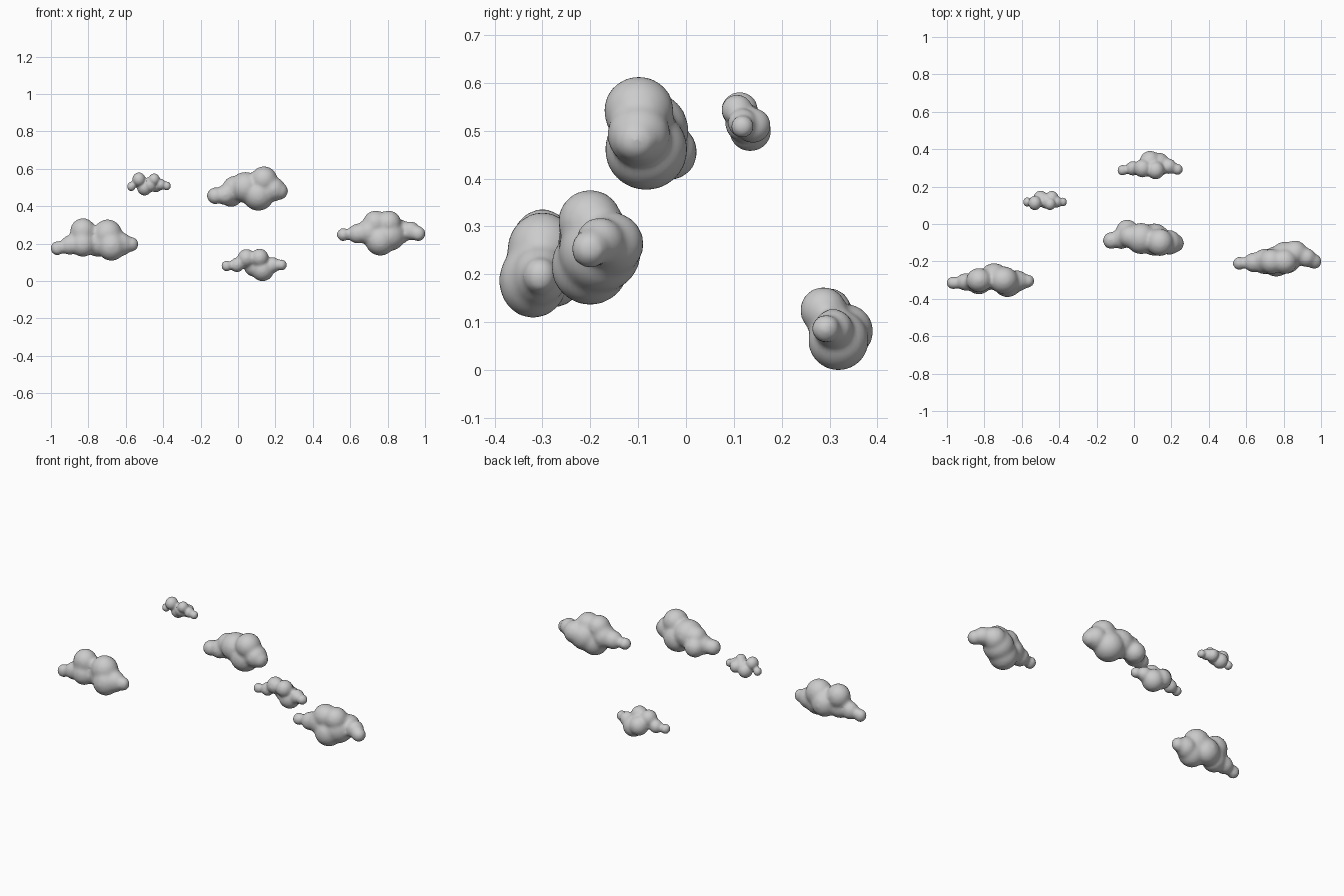
import bpy, bmesh
from mathutils import Matrix, Vector

grey = bpy.data.materials.new("cloud_grey")
grey.diffuse_color = (0.6, 0.6, 0.6, 1)


def cloud(name, puffs, low, high):
    """Fuse round puffs (x, y, z, radius) into one soft cloud filling a box."""
    bm = bmesh.new()
    for x, y, z, r in puffs:
        bmesh.ops.create_icosphere(bm, subdivisions=3, radius=r,
                                   matrix=Matrix.Translation((x, y, z)))
    mesh = bpy.data.meshes.new(name)
    bm.to_mesh(mesh)
    bm.free()
    obj = bpy.data.objects.new(name, mesh)
    bpy.context.collection.objects.link(obj)

    # Melt the puffs together
    size = high[0] - low[0]
    remesh = obj.modifiers.new("fuse", 'REMESH')
    remesh.mode = 'VOXEL'
    remesh.voxel_size = size / 45
    smooth = obj.modifiers.new("soften", 'SMOOTH')
    smooth.factor = 0.5
    smooth.iterations = 7
    graph = bpy.context.evaluated_depsgraph_get()
    fused = bpy.data.meshes.new_from_object(obj.evaluated_get(graph))
    obj.modifiers.clear()
    obj.data = fused
    fused.name = name

    # Regain the size lost by softening
    for axis in range(3):
        values = [v.co[axis] for v in fused.vertices]
        a, b = min(values), max(values)
        scale = (high[axis] - low[axis]) / (b - a)
        for v in fused.vertices:
            v.co[axis] = low[axis] + (v.co[axis] - a) * scale
    fused.materials.clear()
    fused.materials.append(grey)
    for p in fused.polygons:
        p.use_smooth = True
        p.material_index = 0
    return obj


# Left cloud
cloud("left_cloud", [
    (-.965, -.315, .18, .037), (-.90, -.31, .195, .05),
    (-.83, -.30, .265, .068), (-.83, -.315, .20, .065),
    (-.75, -.28, .21, .075), (-.70, -.30, .25, .077),
    (-.68, -.32, .19, .075), (-.63, -.305, .20, .06),
    (-.575, -.305, .20, .038)],
    (-1.0, -.39, .11), (-.535, -.21, .335))

# Right cloud
cloud("right_cloud", [
    (.565, -.21, .25, .035), (.64, -.205, .255, .052),
    (.70, -.20, .265, .067), (.735, -.20, .31, .066),
    (.805, -.20, .31, .066), (.76, -.20, .22, .08),
    (.81, -.18, .25, .085), (.86, -.155, .265, .065),
    (.92, -.18, .27, .05), (.96, -.20, .255, .04)],
    (.53, -.28, .137), (1.0, -.09, .375))

# Middle cloud
cloud("middle_cloud", [
    (-.12, -.09, .455, .045), (-.065, -.08, .46, .055),
    (-.035, -.04, .455, .06), (-.02, -.07, .50, .06),
    (.04, -.08, .50, .082), (.14, -.10, .54, .072),
    (.11, -.085, .46, .085), (.19, -.10, .49, .065),
    (.222, -.105, .48, .047)],
    (-.165, -.17, .377), (.267, .022, .612))

# Low cloud
cloud("low_cloud", [
    (-.055, .29, .08, .028), (0, .30, .085, .038),
    (.05, .30, .12, .047), (.12, .29, .122, .047),
    (.09, .335, .08, .055), (.135, .32, .062, .061),
    (.19, .31, .085, .04), (.235, .295, .085, .029)],
    (-.087, .24, 0), (.26, .39, .172))

# Small cloud
cloud("small_cloud", [
    (-.57, .125, .51, .023), (-.53, .12, .545, .035),
    (-.50, .14, .505, .04), (-.47, .13, .52, .038),
    (-.45, .115, .545, .03), (-.44, .145, .515, .034),
    (-.415, .125, .52, .028), (-.383, .125, .513, .022)],
    (-.592, .075, .458), (-.36, .177, .58))
